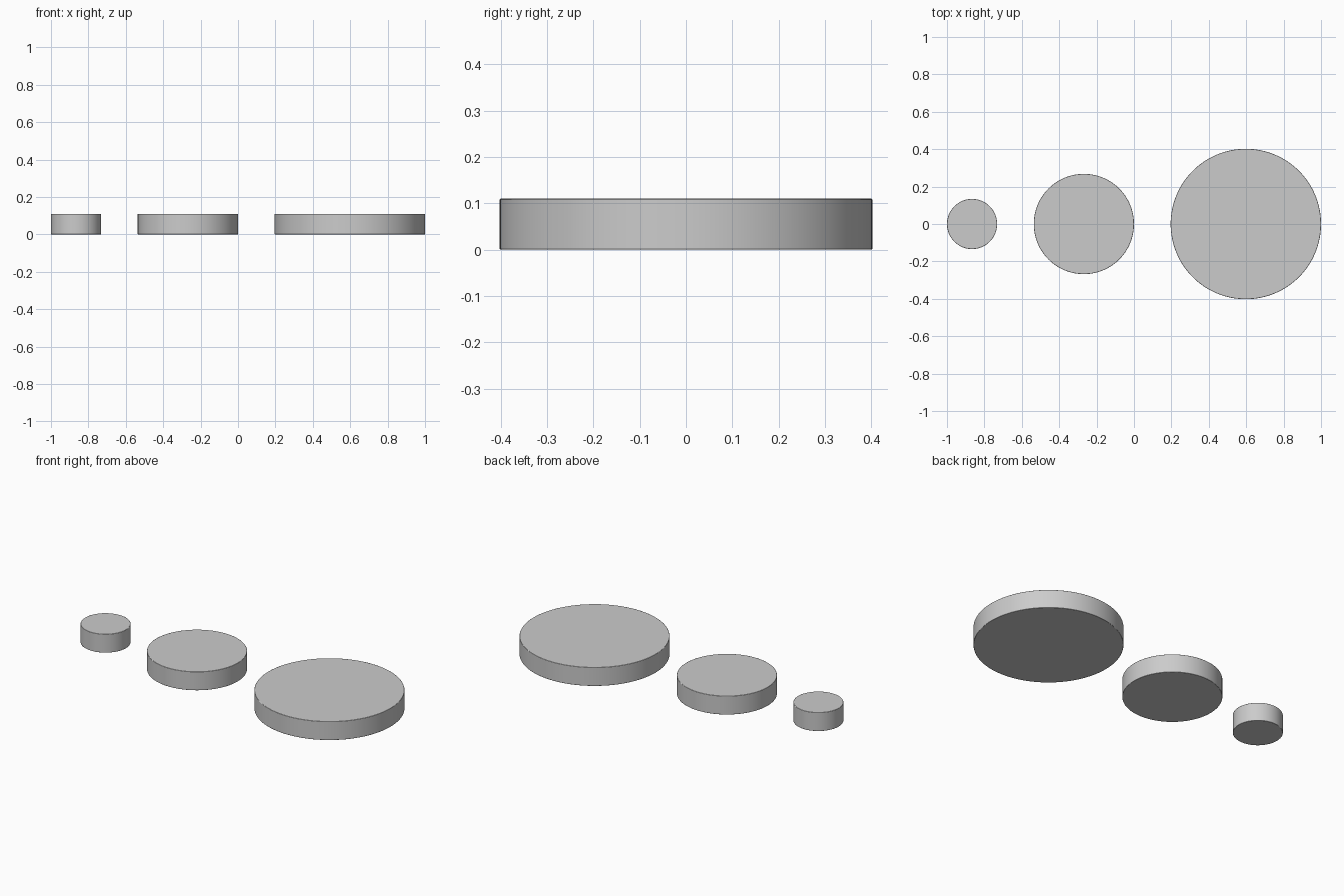
import bpy
import math

if "Cube" in bpy.data.objects:
    bpy.data.objects.remove(bpy.data.objects["Cube"])

HEIGHT = 0.11


def disc(name, x, radius):
    bpy.ops.mesh.primitive_cylinder_add(
        vertices=128, radius=radius, depth=HEIGHT,
        end_fill_type='TRIFAN', location=(x, 0, HEIGHT / 2))
    obj = bpy.context.object
    obj.name = name
    # Slightly softened rims
    bevel = obj.modifiers.new("rim_bevel", 'BEVEL')
    bevel.width = 0.002
    bevel.segments = 2
    bevel.limit_method = 'ANGLE'
    bevel.angle_limit = math.radians(40)
    bpy.ops.object.shade_smooth_by_angle(angle=math.radians(30))
    return obj


# Three flat round discs with radii in the ratio 1 : 2 : 3
disc("small_disc", -0.866, 0.134)
disc("medium_disc", -0.268, 0.268)
disc("large_disc", 0.598, 0.402)
